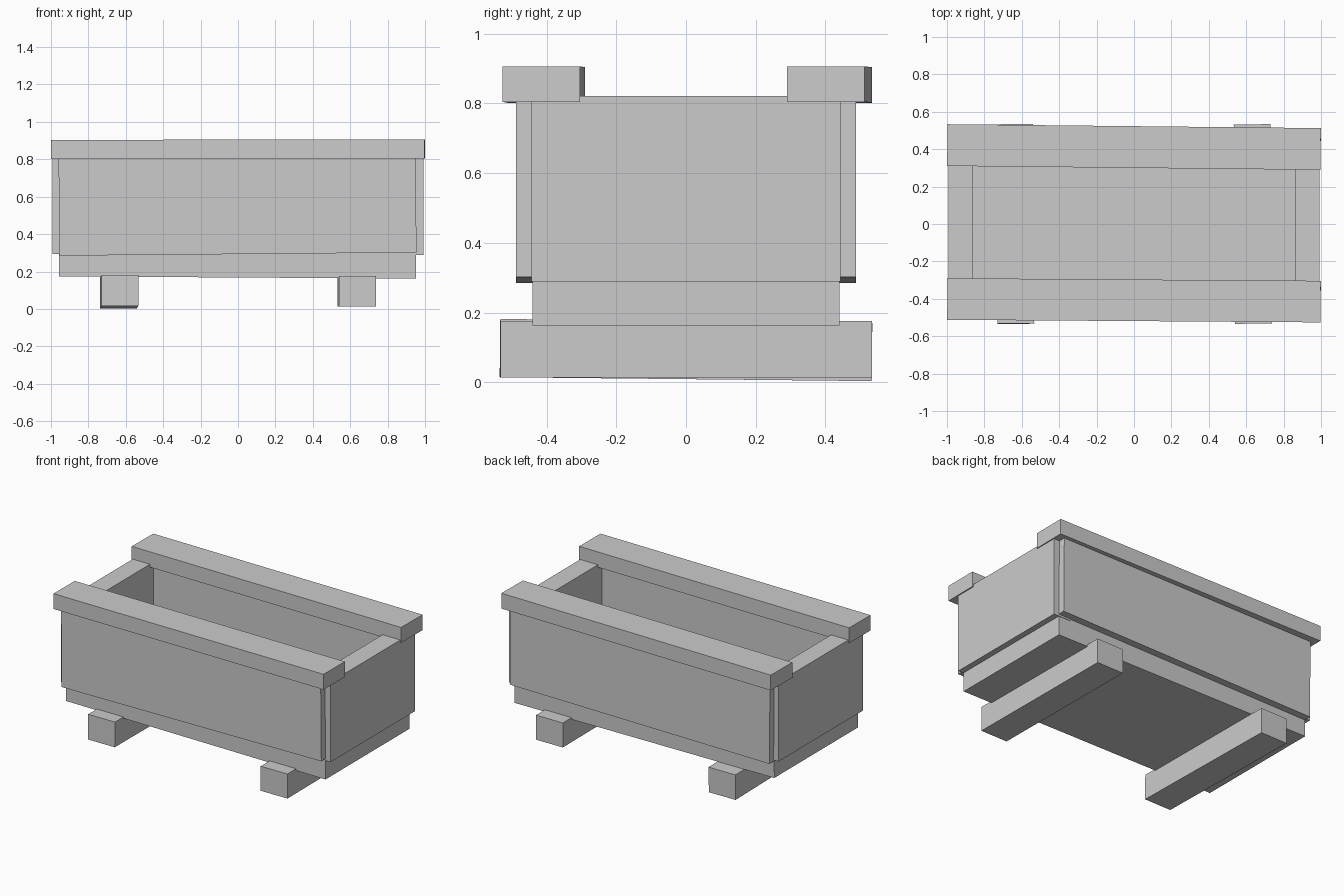
import bpy
import bmesh
from math import radians
from mathutils import Euler, Matrix, Vector

if "Cube" in bpy.data.objects:
    bpy.data.objects.remove(bpy.data.objects["Cube"])


def plank(name, x, y, z, rot=(0, 0, 0)):
    """Box spanning the given (min, max) ranges, tilted slightly in degrees."""
    spans = (x, y, z)
    centre = Vector([(a + b) / 2 for a, b in spans])
    size = Vector([b - a for a, b in spans])
    bm = bmesh.new()
    bmesh.ops.create_cube(bm, size=1, matrix=Matrix.Diagonal((*size, 1)))
    mesh = bpy.data.meshes.new(name)
    bm.to_mesh(mesh)
    bm.free()
    obj = bpy.data.objects.new(name, mesh)
    obj.location = centre
    obj.rotation_euler = Euler([radians(a) for a in rot])
    bpy.context.collection.objects.link(obj)
    return obj


# Feet: two cross beams, slightly crooked
plank("left_foot", (-0.733, -0.537), (-0.533, 0.533), (0.009, 0.176), (-0.6, 0, 0.4))
plank("right_foot", (0.537, 0.733), (-0.533, 0.533), (0.013, 0.176), (0, 0, 0.4))

# Floor slab
plank("floor", (-0.957, 0.952), (-0.44, 0.44), (0.168, 0.31), (0, 0.35, 0))

# Long side panels
plank("front_panel", (-0.957, 0.952), (-0.488, -0.345), (0.293, 0.815), (0, -0.5, 0))
plank("back_panel", (-0.957, 0.952), (0.345, 0.488), (0.293, 0.815), (0, -0.5, 0))

# Short end panels
plank("left_end_panel", (-0.991, -0.864), (-0.443, 0.443), (0.293, 0.821))
plank("right_end_panel", (0.86, 0.991), (-0.443, 0.443), (0.289, 0.821))

# Top rails overhanging the long sides
plank("front_rail", (-0.998, 0.998), (-0.519, -0.297), (0.803, 0.905), (0, -0.08, -0.4))
plank("back_rail", (-0.998, 0.998), (0.300, 0.523), (0.803, 0.905), (0, -0.08, -0.6))
